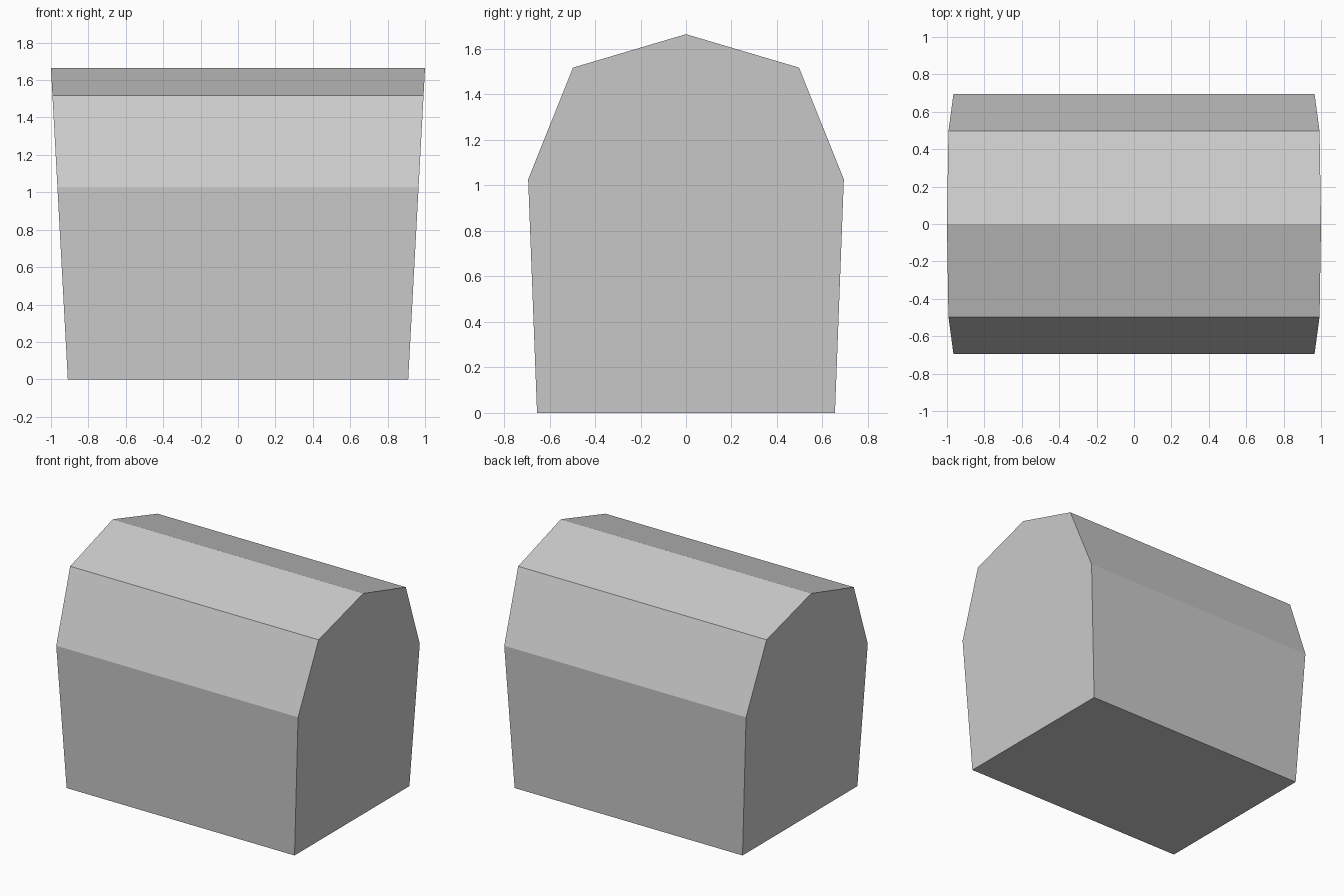
import bpy, bmesh

if "Cube" in bpy.data.objects:
    bpy.data.objects.remove(bpy.data.objects["Cube"])

HEIGHT = 1.665
BASE_HALF, TOP_HALF = 0.91, 1.0

# Half of the end profile (y, z), mirrored below
half = [(0.655, 0.0), (0.694, 1.027), (0.497, 1.518)]
profile = half + [(0.0, HEIGHT)] + [(-y, z) for y, z in reversed(half)]


def half_width(z):
    return BASE_HALF + (TOP_HALF - BASE_HALF) * z / HEIGHT


# Chest body with barrel lid: end profiles joined, widening towards the top
bm = bmesh.new()
left, right = [[bm.verts.new((s * half_width(z), y, z)) for y, z in profile]
               for s in (-1, 1)]
bm.faces.new(left)
bm.faces.new(right)
n = len(profile)
for i in range(n):
    j = (i + 1) % n
    bm.faces.new((left[i], left[j], right[j], right[i]))
bmesh.ops.recalc_face_normals(bm, faces=bm.faces)

mesh = bpy.data.meshes.new("chest")
bm.to_mesh(mesh)
bm.free()
bpy.context.collection.objects.link(bpy.data.objects.new("chest", mesh))
